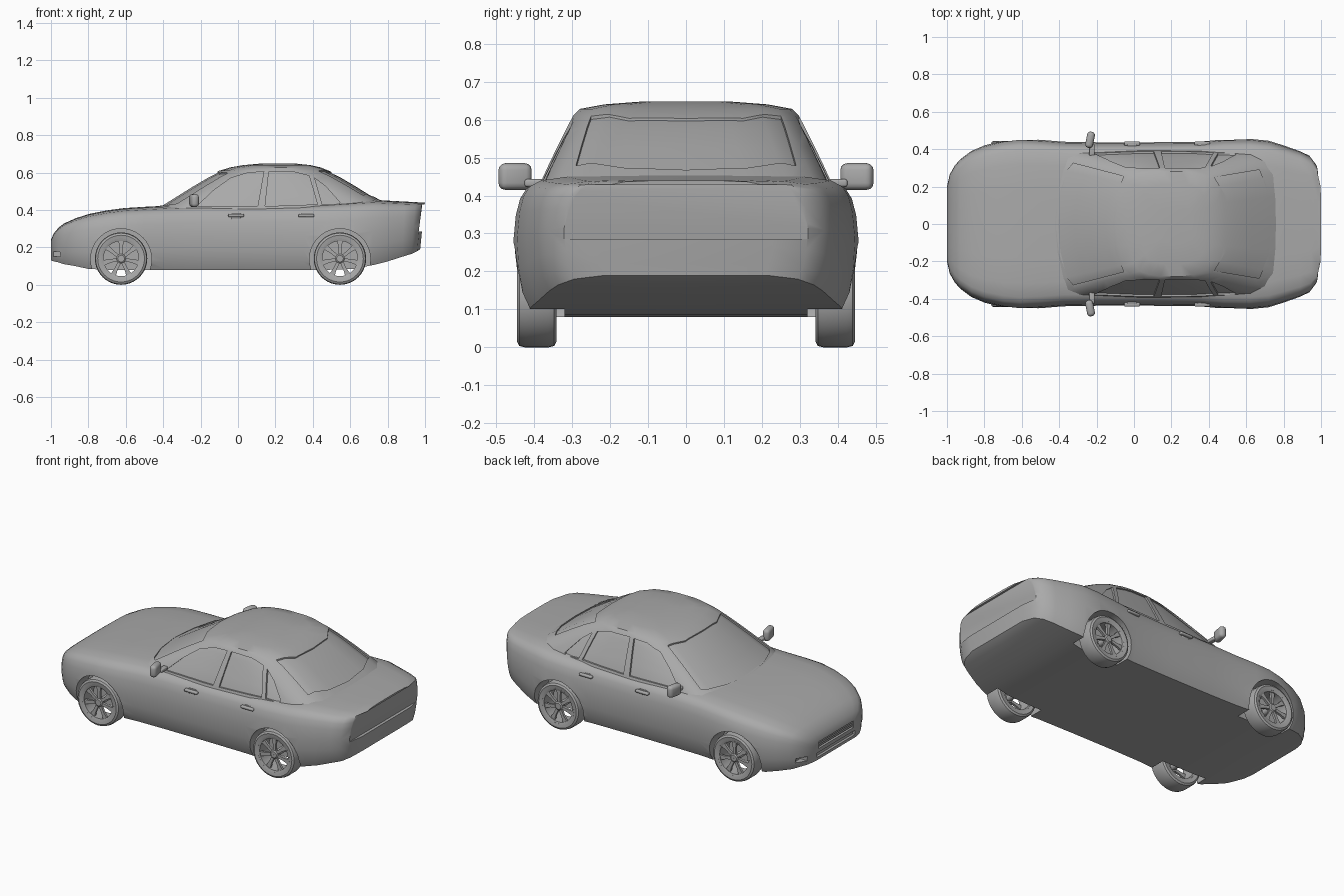
import bpy, bmesh
from math import sin, cos, pi, radians
from mathutils import Matrix, Vector

if "Cube" in bpy.data.objects:
    bpy.data.objects.remove(bpy.data.objects["Cube"])

grey = bpy.data.materials.new("plain_grey")
grey.use_nodes = True
colour = (0.4, 0.4, 0.4, 1)
grey.diffuse_color = colour
grey.node_tree.nodes["Principled BSDF"].inputs["Base Color"].default_value = colour
parts = []


def finish(name, bm, keep=True):
    """Turn a bmesh into an object."""
    bmesh.ops.recalc_face_normals(bm, faces=bm.faces)
    mesh = bpy.data.meshes.new(name)
    bm.to_mesh(mesh)
    bm.free()
    mesh.materials.append(grey)
    obj = bpy.data.objects.new(name, mesh)
    bpy.context.collection.objects.link(obj)
    if keep:
        parts.append(obj)
    return obj


def loft(name, rings, wrap=False, keep=True):
    """Skin a row of closed rings, capped at both ends or wrapped around."""
    bm = bmesh.new()
    rows = [[bm.verts.new(p) for p in ring] for ring in rings]
    pairs = list(zip(rows, rows[1:]))
    if wrap:
        pairs.append((rows[-1], rows[0]))
    else:
        bm.faces.new(rows[0])
        bm.faces.new(rows[-1])
    n = len(rows[0])
    for a, b in pairs:
        for i in range(n):
            j = (i + 1) % n
            bm.faces.new((a[i], a[j], b[j], b[i]))
    return finish(name, bm, keep)


def prism(name, points, axis, lo, hi, keep=True):
    """Extrude an outline along y (points are x, z) or along z (points are x, y)."""
    if axis == "y":
        rings = [[(a, d, b) for a, b in points] for d in (lo, hi)]
    else:
        rings = [[(a, b, d) for a, b in points] for d in (lo, hi)]
    return loft(name, rings, keep=keep)


def box(name, centre, size, turn=0, bevel=0, keep=True):
    bm = bmesh.new()
    bmesh.ops.create_cube(bm, size=1)
    bmesh.ops.scale(bm, vec=size, verts=bm.verts)
    if bevel:
        bmesh.ops.bevel(bm, geom=bm.edges[:], offset=bevel, segments=3,
                        profile=0.5, affect="EDGES")
    place = Matrix.Translation(Vector(centre)) @ Matrix.Rotation(turn, 4, "Z")
    bmesh.ops.transform(bm, matrix=place, verts=bm.verts)
    return finish(name, bm, keep)


def lathe(name, profile, centre, steps=40):
    """Spin a closed (radius, y) profile around the y axis."""
    cx, cy, cz = centre
    rings = []
    for i in range(steps):
        a = 2 * pi * i / steps
        rings.append([(cx + r * cos(a), cy + y, cz + r * sin(a)) for r, y in profile])
    return loft(name, rings, wrap=True)


def both_sides(half):
    """Complete a half outline whose second value is y and whose ends lie on y = 0."""
    return half + [(p[0], -p[1], *p[2:]) for p in reversed(half[1:-1])]


def cut(obj, cutter):
    mod = obj.modifiers.new("cut", "BOOLEAN")
    mod.operation, mod.solver, mod.object = "DIFFERENCE", "EXACT", cutter
    bpy.context.view_layer.objects.active = obj
    bpy.ops.object.modifier_apply(modifier=mod.name)
    bpy.data.objects.remove(cutter)


# Lower body: stations of x, underside z, top z, half width
stations = [
    (-1, .13, .24, .2), (-.985, .125, .275, .265), (-.96, .12, .305, .31),
    (-.93, .11, .328, .345), (-.87, .1, .355, .39), (-.8, .085, .378, .42),
    (-.7, .08, .398, .445), (-.61, .08, .41, .455), (-.5, .08, .417, .45),
    (-.38, .08, .423, .44), (-.2, .08, .43, .437), (.1, .08, .43, .437),
    (.35, .08, .435, .44), (.48, .08, .44, .452), (.62, .085, .45, .455),
    (.72, .105, .455, .445), (.8, .125, .45, .42), (.88, .15, .445, .39),
    (.93, .165, .442, .365), (.96, .18, .44, .32), (.975, .19, .44, .23),
]
section = [(0, 0), (.92, 0), (.965, .12), (.99, .3), (1, .52), (.985, .72), (.96, .84),
           (.925, .91), (.86, .955), (.7, .985), (.4, .997), (0, 1)]
rings = []
for x, low, top, wide in stations:
    half = []
    for across, up in section:
        z = low + up * (top - low)
        lean = max(0, x - .8) / .175 * (z - .2) * .1
        half.append((x + lean, across * wide, z))
    rings.append(both_sides(half))
body = loft("body", rings)

# Wheel wells, tail panel, grille opening and intakes
AXLES = {"front": -.625, "rear": .545}
for axle in AXLES.values():
    for side in (-1, 1):
        well = [(axle + .163 * cos(2 * pi * i / 40), .137 + .163 * sin(2 * pi * i / 40))
                for i in range(40)]
        cut(body, prism("well", well, "y", side * .32, side * .6, keep=False))
tail = [(.966, .285), (1.1, .285), (1.1, .428), (.985, .428)]
cut(body, prism("tail_cut", tail, "y", -.36, .36, keep=False))
cut(body, box("grille_cut", (-1, 0, .215), (.03, .33, .04), keep=False))
cut(body, box("intake_cut", (-1, 0, .16), (.03, .36, .026), keep=False))
for side in (-1, 1):
    cut(body, box("fog_cut", (-.965, side * .285, .165), (.05, .06, .026), keep=False))
for z in (.205, .215, .225):
    box("grille_bar", (-.99, 0, z), (.012, .33, .004))

# Cabin: levels of z, front x, rear x, half width
levels = [
    (.38, -.5, .87, .4), (.43, -.405, .795, .385), (.48, -.325, .715, .362),
    (.53, -.245, .635, .338), (.58, -.16, .55, .313), (.61, -.1, .485, .297),
    (.628, -.04, .44, .28), (.64, .03, .385, .215), (.648, .12, .31, .11),
]


def cabin_shape(name, down=0, ends=0, sides=0):
    rings = []
    for z, front, rear, wide in levels:
        front, rear, wide = front + ends, rear - ends, wide - sides
        length = rear - front
        s = min(1, length / .6)
        half = [(front + a * s, b * wide, z - down) for a, b in
                ((0, 0), (.015, .4), (.05, .75), (.085, .9), (.16, .97))]
        half += [(front + t * length, wide, z - down) for t in (.38, .5, .62)]
        half += [(rear - a * s, b * wide, z - down) for a, b in
                 ((.16, .97), (.07, .88), (.02, .7), (.005, .4), (0, 0))]
        rings.append(both_sides(half))
    return loft(name, rings)


cabin = cabin_shape("cabin")
cabin_shape("window_glass", .004, .006, .009)

# Side window openings, cut right across
front_door = [(-.22, .42), (-.13, .505), (-.04, .57), (.05, .598), (.138, .605), (.105, .42)]
rear_door = [(.145, .42), (.165, .606), (.3, .603), (.38, .583), (.425, .43)]
quarter = [(.41, .57), (.47, .525), (.545, .44), (.54, .427), (.45, .43)]
for outline in (front_door, rear_door, quarter):
    cut(cabin, prism("side_cut", outline, "y", -.6, .6, keep=False))

# Windscreen and rear window openings, cut from above
windscreen = [(-.42, 0), (-.4, .16), (-.355, .29), (-.325, .325),
              (-.055, .255), (-.1, .15), (-.11, 0)]
rear_screen = [(.5, 0), (.49, .15), (.43, .25), (.67, .29), (.72, .16), (.735, 0)]
for outline in (windscreen, rear_screen):
    cut(cabin, prism("screen_cut", both_sides(outline), "z", .3, .8, keep=False))

# Wheels with open spoked rims
tyre = [(.103, -.048), (.125, -.052), (.136, -.046), (.14, -.03), (.14, .03),
        (.136, .046), (.125, .052), (.103, .048)]
rim = [(.094, -.046), (.107, -.046), (.107, .049), (.094, .045)]
hub = [(.001, .02), (.026, .02), (.026, .04), (.018, .046), (.001, .046)]
axle_stub = [(.001, -.1), (.018, -.1), (.018, .03), (.001, .03)]
SPOKES = 7
for end, x in AXLES.items():
    for label, side in (("left", -1), ("right", 1)):
        centre = (x, side * .393, .14)
        for part, profile in (("tyre", tyre), ("rim", rim), ("hub", hub), ("axle", axle_stub)):
            lathe(f"{end}_{label}_{part}", [(r, side * y) for r, y in profile], centre)
        for k in range(SPOKES):
            a = 2 * pi * k / SPOKES + pi / 2
            blade = [(.015, -.009), (.06, -.009), (.098, -.015),
                     (.098, .015), (.06, .009), (.015, .009)]
            points = [(x + r * cos(a) - w * sin(a), .14 + r * sin(a) + w * cos(a))
                      for r, w in blade]
            prism(f"{end}_{label}_spoke", points, "y", side * .42, side * .434)

# Door mirrors and handles
for label, side in (("left", -1), ("right", 1)):
    box(f"{label}_mirror", (-.235, side * .45, .45), (.042, .088, .07), side * -.2, .018)
    box(f"{label}_mirror_arm", (-.225, side * .395, .433), (.03, .06, .02), 0, .006)
    for x in (-.01, .365):
        box(f"{label}_door_handle", (x, side * .43, .37), (.085, .022, .016), 0, .006)
        box(f"{label}_handle_plate", (x, side * .421, .366), (.05, .009, .032), 0, .003)

# Smooth shading with sharp creases kept
bpy.ops.object.select_all(action="DESELECT")
for obj in parts:
    obj.select_set(True)
bpy.context.view_layer.objects.active = body
bpy.ops.object.shade_smooth_by_angle(angle=radians(32))
